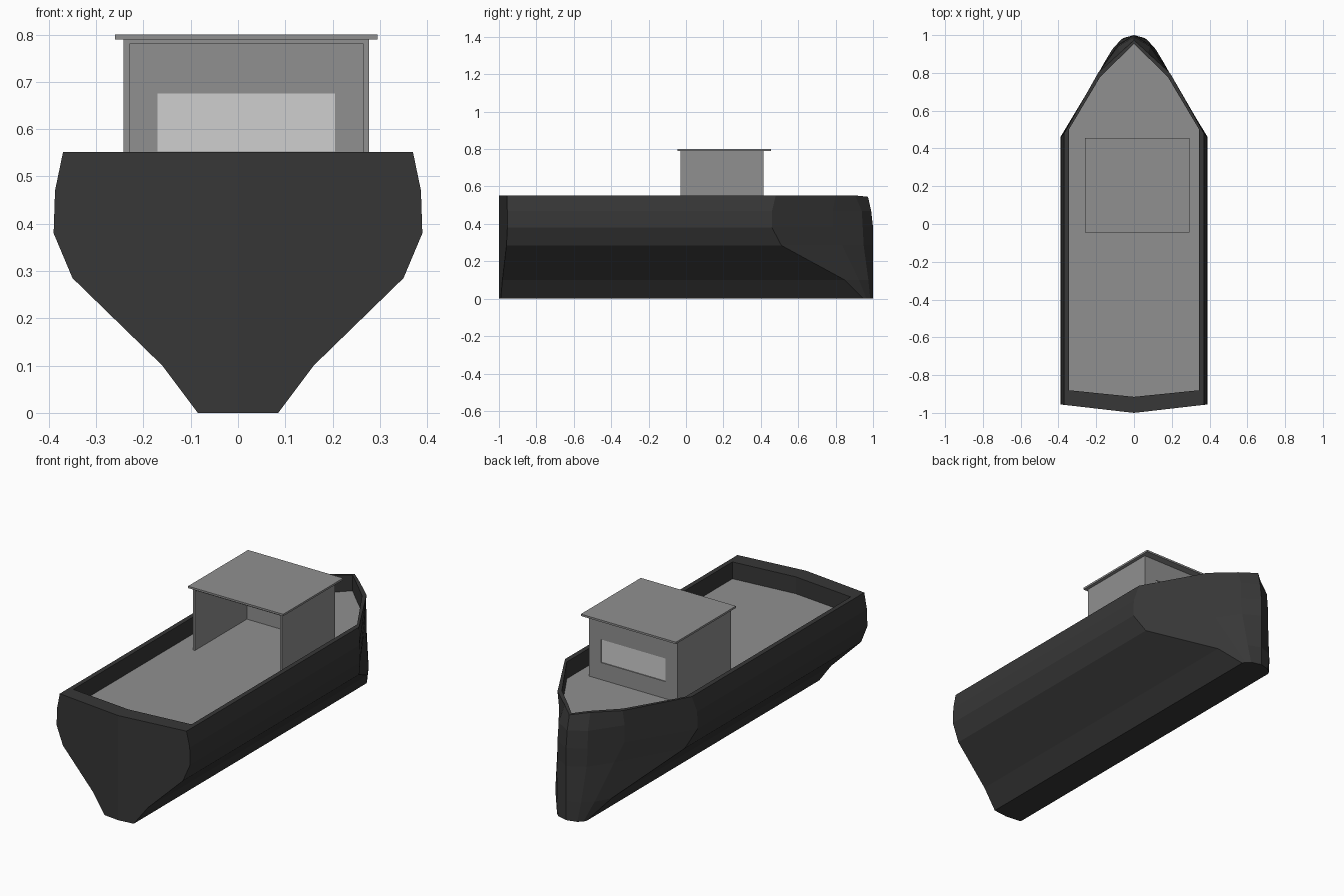
import bpy, bmesh

if "Cube" in bpy.data.objects:
    bpy.data.objects.remove(bpy.data.objects["Cube"])


def material(name, v):
    m = bpy.data.materials.new(name)
    m.diffuse_color = (v, v, v, 1)
    m.use_nodes = True
    m.node_tree.nodes["Principled BSDF"].inputs["Base Color"].default_value = m.diffuse_color
    return m


DARK = material("dark hull grey", 0.038)
GREY = material("mid grey", 0.28)
GLASS = material("light window grey", 0.62)


def finish(name, bm, mat):
    bmesh.ops.recalc_face_normals(bm, faces=bm.faces)
    me = bpy.data.meshes.new(name)
    bm.to_mesh(me)
    bm.free()
    me.materials.append(mat)
    ob = bpy.data.objects.new(name, me)
    bpy.context.collection.objects.link(ob)
    return ob


def box(name, mat, x0, x1, y0, y1, z0, z1):
    bm = bmesh.new()
    bmesh.ops.create_cube(bm, size=1)
    for v in bm.verts:
        v.co = ((x0 + x1) / 2 + v.co.x * (x1 - x0),
                (y0 + y1) / 2 + v.co.y * (y1 - y0),
                (z0 + z1) / 2 + v.co.z * (z1 - z0))
    return finish(name, bm, mat)


def ring(half, z, tip_z=None):
    """Closed plan outline from a half outline running stern centre to bow tip."""
    pts = [(x, y, z) for x, y in half]
    if tip_z:
        pts[-1] = (*half[-1], tip_z)
    return pts + [(-x, y, zz) for x, y, zz in pts[-2:0:-1]]


# Hull waterlines: z, half width, shoulder y, bow cheek, near tip, tip y
levels = [
    (0.0, 0.085, 0.95, (0.077, 0.965), (0.055, 0.985), 1.0),
    (0.10, 0.16, 0.85, (0.115, 0.925), (0.07, 0.975), 1.0),
    (0.285, 0.35, 0.51, (0.165, 0.835), (0.085, 0.95), 1.0),
    (0.38, 0.39, 0.46, (0.19, 0.785), (0.088, 0.945), 1.0),
    (0.47, 0.387, 0.46, (0.192, 0.785), (0.085, 0.94), 0.99),
    (0.552, 0.37, 0.48, (0.19, 0.80), (0.075, 0.905), 0.973),
]
rings = []
for z, w, sy, cheek, near, tip in levels:
    half = [(0, -1), (w, -1 + 0.115 * w), (w, sy), cheek, near, (0, tip)]
    rings.append(ring(half, z, 0.545 if z > 0.5 else None))

# Bulwark inner wall, from the rim down to the deck
DECK_Z = 0.463
inner = [(0, -0.915), (0.345, -0.88), (0.345, 0.50), (0.178, 0.78), (0.06, 0.895), (0, 0.955)]
rings += [ring(inner, 0.552, 0.547), ring(inner, DECK_Z - 0.003)]

bm = bmesh.new()
loops = [[bm.verts.new(p) for p in r] for r in rings]
for a, b in zip(loops, loops[1:]):
    n = len(a)
    for i in range(n):
        j = (i + 1) % n
        bm.faces.new((a[i], a[j], b[j], b[i]))
bm.faces.new(loops[0])
bm.faces.new(loops[-1])
finish("hull", bm, DARK)

# Deck
bm = bmesh.new()
face = bm.faces.new([bm.verts.new(p) for p in ring(inner, DECK_Z)])
face.normal_update()
if face.normal.z < 0:
    face.normal_flip()
me = bpy.data.meshes.new("deck")
bm.to_mesh(me)
bm.free()
me.materials.append(GREY)
bpy.context.collection.objects.link(bpy.data.objects.new("deck", me))

# Cabin: two sides, ceiling and roof, open towards the stern
L, R, T = -0.242, 0.277, 0.012
Y0, Y1, TOP = -0.03, 0.415, 0.79
box("cabin_left_wall", GREY, L, L + T, Y0, Y1, DECK_Z, TOP)
box("cabin_right_wall", GREY, R - T, R, Y0, Y1, DECK_Z, TOP)
box("cabin_ceiling", GREY, L + T, R - T, Y0, Y1, 0.78, TOP)
box("cabin_roof", GREY, -0.26, 0.295, -0.045, 0.455, TOP, 0.80)

# Bow-side wall framed around the window
WL, WR, WB, WT = -0.17, 0.205, 0.553, 0.675
YW = Y1 - T
box("window_wall_below", GREY, L + T, R - T, YW, Y1, DECK_Z, WB)
box("window_wall_above", GREY, L + T, R - T, YW, Y1, WT, 0.78)
box("window_wall_left", GREY, L + T, WL, YW, Y1, WB, WT)
box("window_wall_right", GREY, WR, R - T, YW, Y1, WB, WT)
box("window_pane", GLASS, WL, WR, YW + 0.003, YW + 0.007, WB, WT)
